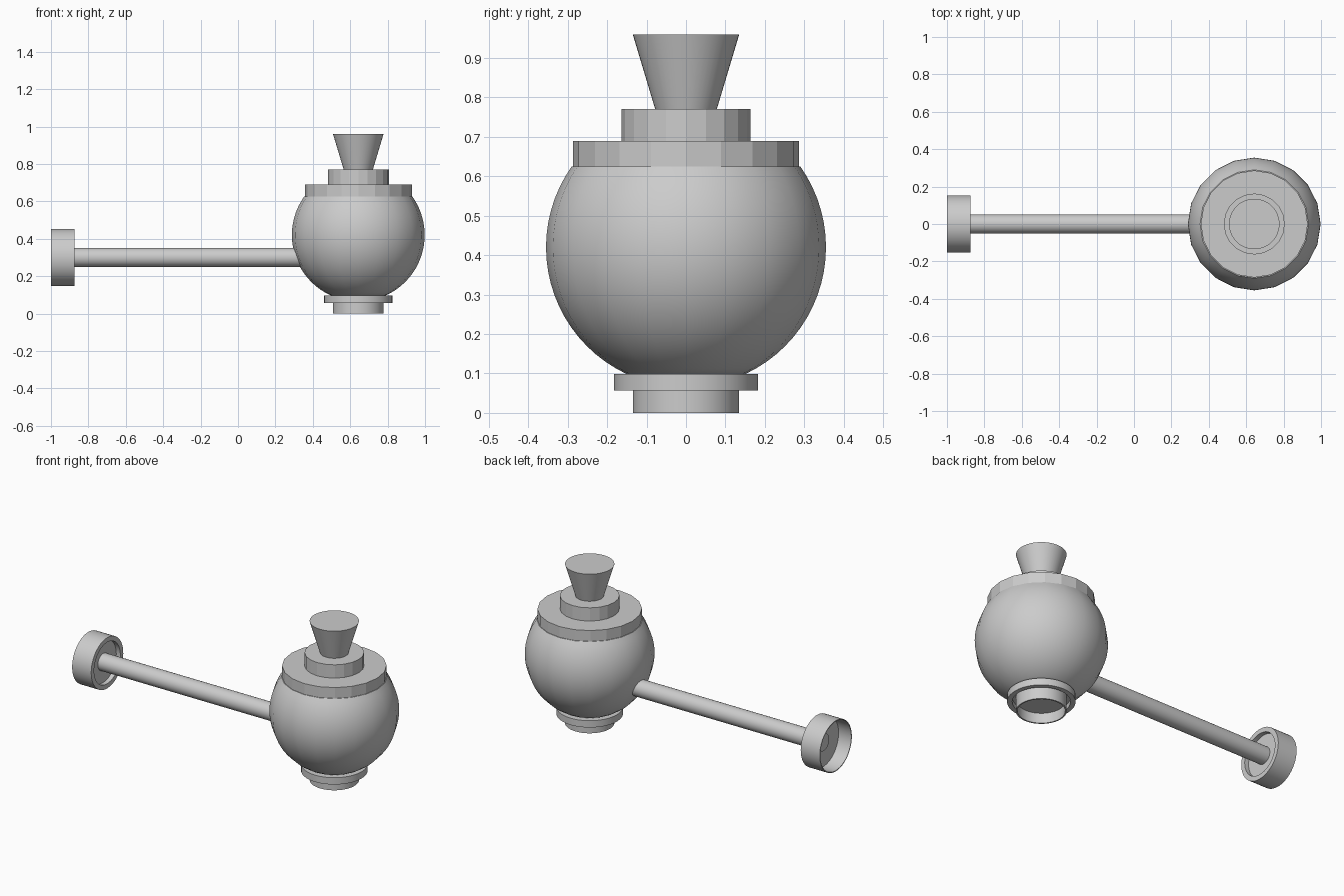
import bpy, bmesh, math
from mathutils import Matrix

if "Cube" in bpy.data.objects:
    bpy.data.objects.remove(bpy.data.objects["Cube"])

CX = 0.643  # body axis


def lathe(name, profile, sides, matrix, smooth=None):
    """Revolve (radius, height) points about local z; end points with r=0 close to a pole."""
    bm = bmesh.new()
    rings = []
    for r, h in profile:
        if r == 0:
            rings.append([bm.verts.new((0, 0, h))])
        else:
            rings.append([bm.verts.new((r * math.cos(2 * math.pi * i / sides),
                                        r * math.sin(2 * math.pi * i / sides), h))
                          for i in range(sides)])
    for a, b in zip(rings, rings[1:]):
        for i in range(sides):
            j = (i + 1) % sides
            quad = [a[i % len(a)], a[j % len(a)], b[j % len(b)], b[i % len(b)]]
            bm.faces.new(list(dict.fromkeys(quad)))
    bmesh.ops.recalc_face_normals(bm, faces=bm.faces)
    mesh = bpy.data.meshes.new(name)
    bm.to_mesh(mesh)
    bm.free()
    obj = bpy.data.objects.new(name, mesh)
    bpy.context.collection.objects.link(obj)
    obj.matrix_world = matrix
    if smooth:
        bpy.context.view_layer.objects.active = obj
        obj.select_set(True)
        bpy.ops.object.shade_smooth_by_angle(angle=math.radians(smooth))
        obj.select_set(False)
    return obj


upright = Matrix.Translation((CX, 0, 0))
sideways = Matrix.Translation((0, 0, 0.3)) @ Matrix.Rotation(math.pi / 2, 4, 'Y')

# Round body, cut off under the collar and above the foot
a0, a1 = math.asin(-0.322 / 0.355), math.asin(0.205 / 0.355)
arc = [a0 + (a1 - a0) * i / 20 for i in range(21)]
ball = [(0.355 * math.cos(a), 0.42 + 0.355 * math.sin(a)) for a in arc]
lathe("body", [(0, ball[0][1])] + ball + [(0, ball[-1][1])], 20, upright, 30)

# Faceted lid tiers
lathe("lid_collar", [(0, 0.623), (0.286, 0.623), (0.286, 0.69), (0, 0.69)], 20, upright)
lathe("lid_step", [(0, 0.69), (0.163, 0.69), (0.163, 0.77), (0, 0.77)], 20, upright)

# Flared knob
lathe("knob", [(0, 0.77), (0.078, 0.77), (0.135, 0.96), (0, 0.96)], 48, upright, 30)

# Foot: recessed flange and hollow outlet
lathe("foot_flange", [(0, 0.098), (0.182, 0.098), (0.182, 0.057), (0.155, 0.057),
                      (0.155, 0.085), (0, 0.085)], 48, upright, 30)
lathe("foot_outlet", [(0, 0.09), (0.135, 0.09), (0.135, 0), (0.127, 0),
                      (0.127, 0.06), (0, 0.06)], 48, upright, 30)

# Long stem and the cup at its end, hollow on both faces
lathe("stem", [(0, -0.92), (0.051, -0.92), (0.051, 0.4), (0, 0.4)], 32, sideways, 30)
lathe("end_cup", [(0, -0.915), (0.148, -0.915), (0.148, -1), (0.153, -1), (0.153, -0.873),
                  (0.125, -0.873), (0.125, -0.9), (0, -0.9)], 48, sideways, 30)
